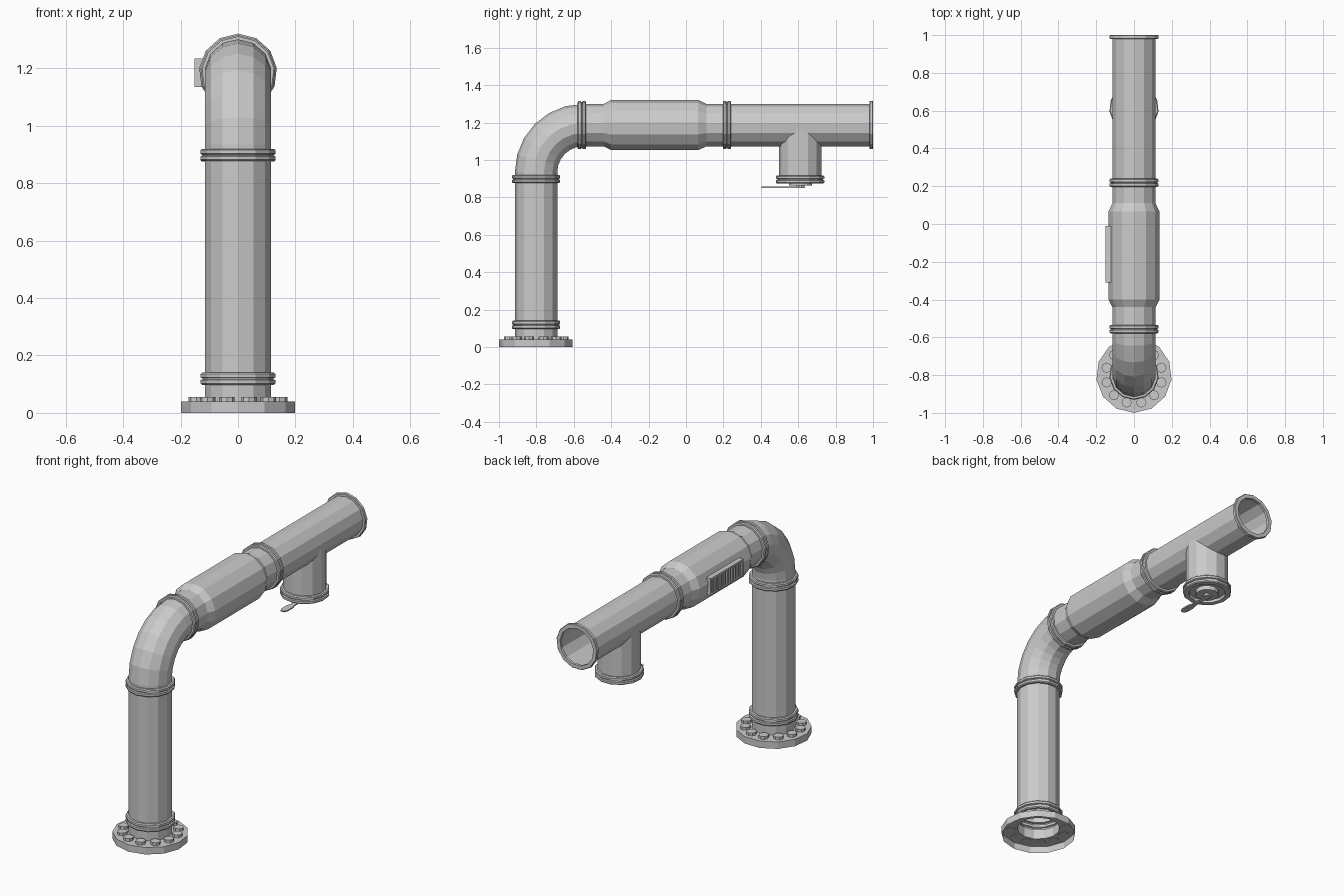
import bpy, bmesh
from math import sin, cos, pi, radians
from mathutils import Vector, Matrix

if "Cube" in bpy.data.objects:
    bpy.data.objects.remove(bpy.data.objects["Cube"])

SIDES = 13
R = 0.115             # pipe radius
RC = 0.131            # collar radius
YV, ZH = -0.80, 1.185  # axis of the upright, height of the horizontal axis
BEND = 0.25
YT = 0.612            # axis of the tee branch


def finish(name, bm):
    mesh = bpy.data.meshes.new(name)
    bm.to_mesh(mesh)
    bm.free()
    ob = bpy.data.objects.new(name, mesh)
    bpy.context.collection.objects.link(ob)
    return ob


def tube(name, stations, miter=None):
    """Skin rings given as (y, z, tilt, radius); tilt 0 points up, 90 points back."""
    bm = bmesh.new()
    loops = []
    for y, z, tilt, r in stations:
        t = radians(tilt)
        n, c = Vector((0, -cos(t), sin(t))), Vector((0, y, z))
        loops.append([bm.verts.new(c + r * (cos(a) * n + Vector((sin(a), 0, 0))))
                      for a in (2 * pi * k / SIDES for k in range(SIDES))])
    if miter is not None:
        for v in loops[-1]:
            v.co.z = miter - abs(v.co.y - YT)
    for lo, hi in zip(loops, loops[1:]):
        for k in range(SIDES):
            m = (k + 1) % SIDES
            bm.faces.new((lo[k], lo[m], hi[m], hi[k]))
    return finish(name, bm)


def collar(start, end):
    """Two bevelled rings with a groove, as (distance, radius)."""
    w, mid, b = end - start, (start + end) / 2, 0.005
    return [(start, R), (start, RC - b), (start + b, RC), (mid - b, RC), (mid - 0.002, RC - 0.007),
            (mid + 0.002, RC - 0.007), (mid + b, RC), (end - b, RC), (end, RC - b), (end, R)]


def up(profile, y=YV):
    return [(y, d, 0, r) for d, r in profile]


def back(profile):
    return [(d, ZH, 90, r) for d, r in profile]


def cylinder(bm, r, h, segs, loc):
    bmesh.ops.create_cone(bm, cap_ends=True, segments=segs, radius1=r, radius2=r, depth=h,
                          matrix=Matrix.Translation(loc))


def box(bm, lo, hi):
    lo, hi = Vector(lo), Vector(hi)
    bmesh.ops.create_cube(bm, size=1, matrix=Matrix.Translation((lo + hi) / 2)
                          @ Matrix.Diagonal((*(hi - lo), 1)))


# base flange (open underneath) and upright pipe
tube("base_flange", up([(0, 0.2), (0.04, 0.2), (0.04, R)]))
tube("upright_pipe", up([(0.04, R)] + collar(0.097, 0.141) + collar(0.877, 0.92) + [(ZH - BEND, R)]))

# flange bolts
bm = bmesh.new()
for k in range(12):
    a = 2 * pi * (k + 0.5) / 12
    cylinder(bm, 0.027, 0.018, 8, (0.15 * cos(a), YV + 0.15 * sin(a), 0.047))
finish("flange_bolts", bm)

# elbow
tube("elbow", [(YV + BEND * (1 - cos(radians(t))), ZH - BEND + BEND * sin(radians(t)), t, R)
               for t in range(0, 91, 15)])

# horizontal pipe with swollen middle and rimmed open end
tube("horizontal_pipe", back(
    collar(-0.579, -0.535) + [(-0.44, R), (-0.40, 0.136), (0.065, 0.136), (0.11, R)]
    + collar(0.197, 0.24)
    + [(0.98, R), (0.98, RC - 0.003), (0.983, RC), (0.997, RC), (1.0, RC - 0.003), (1.0, 0.107), (0.985, 0.107),
       (0.985, R)]))

# tee branch, mitred into the horizontal pipe, with its recessed lower rim
tube("tee_branch", up([(0.89, 0.06), (0.89, 0.098), (0.875, 0.10)] + collar(0.875, 0.918)[1:]
                      + [(ZH, R)], YT), miter=ZH)

# valve disc and spindle
bm = bmesh.new()
cylinder(bm, 0.062, 0.03, SIDES, (0, YT, 0.88))
cylinder(bm, 0.022, 0.02, 10, (0, YT, 0.862))
finish("valve_disc", bm)

# valve lever: flat outline, mirrored across x and thickened
half = [(0.012, 0.635), (0.018, 0.61), (0.012, 0.58), (0.012, 0.50), (0.02, 0.475), (0.02, 0.425), (0.01, 0.405)]
bm = bmesh.new()
outline = half + [(-x, y) for x, y in reversed(half)]
face = bm.faces.new([bm.verts.new((x, y, 0.851)) for x, y in outline])
ext = bmesh.ops.extrude_face_region(bm, geom=[face])["geom"]
bmesh.ops.translate(bm, vec=(0, 0, 0.007), verts=[g for g in ext if isinstance(g, bmesh.types.BMVert)])
bmesh.ops.recalc_face_normals(bm, faces=bm.faces)
finish("valve_lever", bm)

# side vent: frame, back plate and upright slats
bm = bmesh.new()
x0, x1, y0, y1, z0, z1, f = -0.151, -0.115, -0.31, -0.01, 1.136, 1.234, 0.01
box(bm, (x0, y0, z0), (x1, y1, z0 + f))
box(bm, (x0, y0, z1 - f), (x1, y1, z1))
box(bm, (x0, y0, z0 + f), (x1, y0 + f, z1 - f))
box(bm, (x0, y1 - f, z0 + f), (x1, y1, z1 - f))
box(bm, (-0.139, y0 + f, z0 + f), (x1, y1 - f, z1 - f))
for k in range(12):
    y = y0 + 0.02 + k * 0.0225
    box(bm, (x0 + 0.002, y, z0 + f), (-0.138, y + 0.012, z1 - f))
finish("side_vent", bm)
